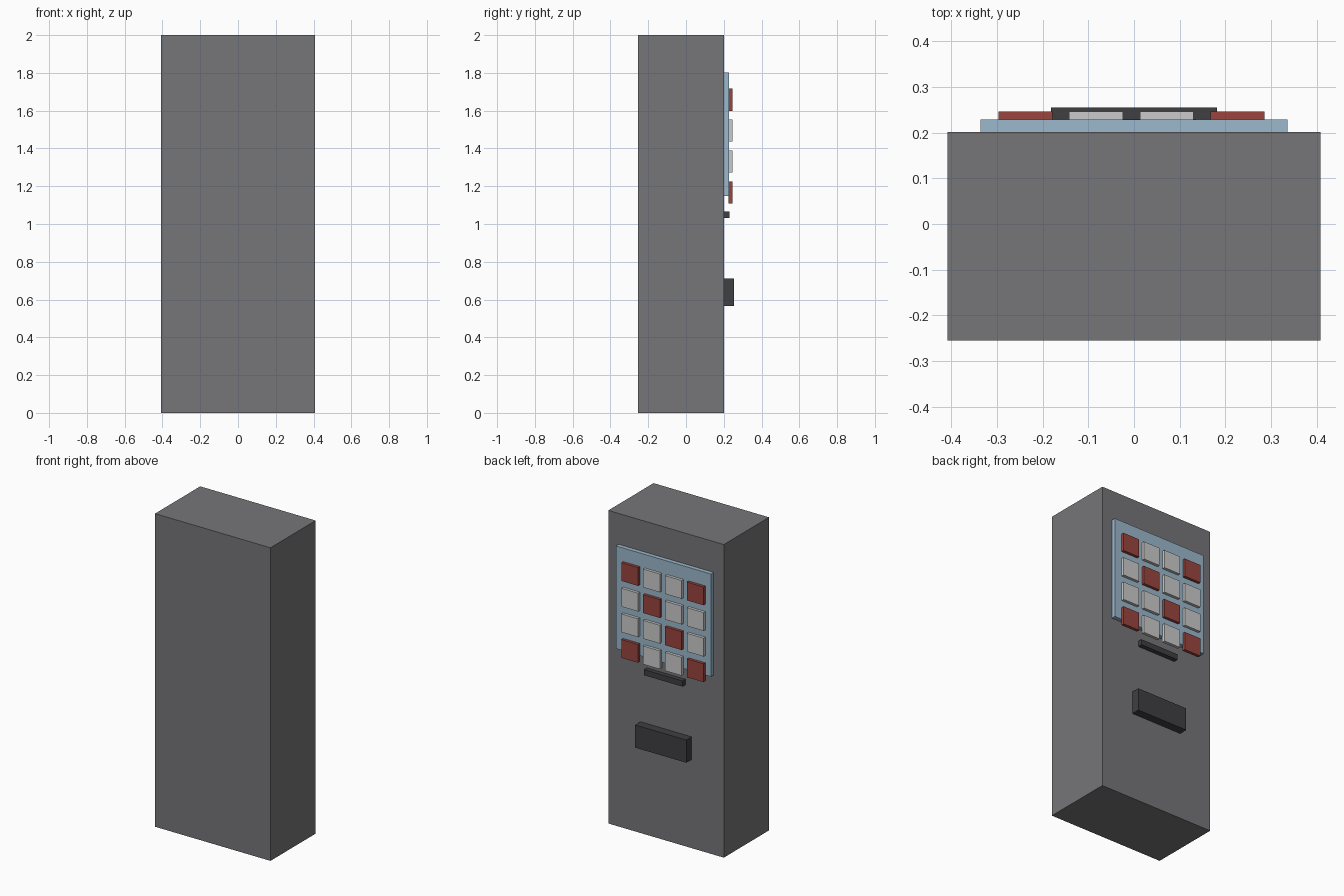
import bpy

if "Cube" in bpy.data.objects:
    bpy.data.objects.remove(bpy.data.objects["Cube"])


def material(name, rgb):
    m = bpy.data.materials.new(name)
    m.diffuse_color = (*rgb, 1)
    m.use_nodes = True
    m.node_tree.nodes["Principled BSDF"].inputs["Base Color"].default_value = m.diffuse_color
    return m


GREY = material("cabinet_grey", (0.18, 0.18, 0.19))
DARK = material("dark_trim", (0.05, 0.05, 0.055))
BLUE = material("pale_blue", (0.33, 0.48, 0.6))
RED = material("red", (0.32, 0.06, 0.05))
WHITE = material("off_white", (0.63, 0.63, 0.61))


def box(name, x, y, z, mat):
    """Box from (min, max) ranges on each axis."""
    spans = (x, y, z)
    bpy.ops.mesh.primitive_cube_add(size=1, location=[(a + b) / 2 for a, b in spans])
    ob = bpy.context.object
    ob.name = name
    ob.scale = [b - a for a, b in spans]
    bpy.ops.object.transform_apply(location=False, rotation=False, scale=True)
    ob.data.materials.append(mat)
    return ob


FACE = 0.201  # cabinet face that carries the fittings

# Cabinet
box("cabinet", (-0.408, 0.408), (-0.255, FACE), (0, 2), GREY)

# Display panel
box("display_panel", (-0.336, 0.336), (FACE, 0.228), (1.147, 1.803), BLUE)

# Grid of tiles, red at the corners and on the middle of one diagonal
RED_TILES = {(0, 0), (0, 3), (1, 2), (2, 1), (3, 0), (3, 3)}
for row in range(4):
    for col in range(4):
        cx = -0.237 + 0.1543 * col
        cz = 1.658 - 0.1637 * row
        mat = RED if (row, col) in RED_TILES else WHITE
        box(f"tile_{row + 1}_{col + 1}", (cx - 0.059, cx + 0.059),
            (0.226, 0.246), (cz - 0.0585, cz + 0.0585), mat)

# Narrow slot below the panel and the larger tray below it
box("slot", (-0.136, 0.136), (FACE, 0.23), (1.031, 1.067), DARK)
box("tray", (-0.181, 0.181), (FACE, 0.255), (0.566, 0.711), DARK)
